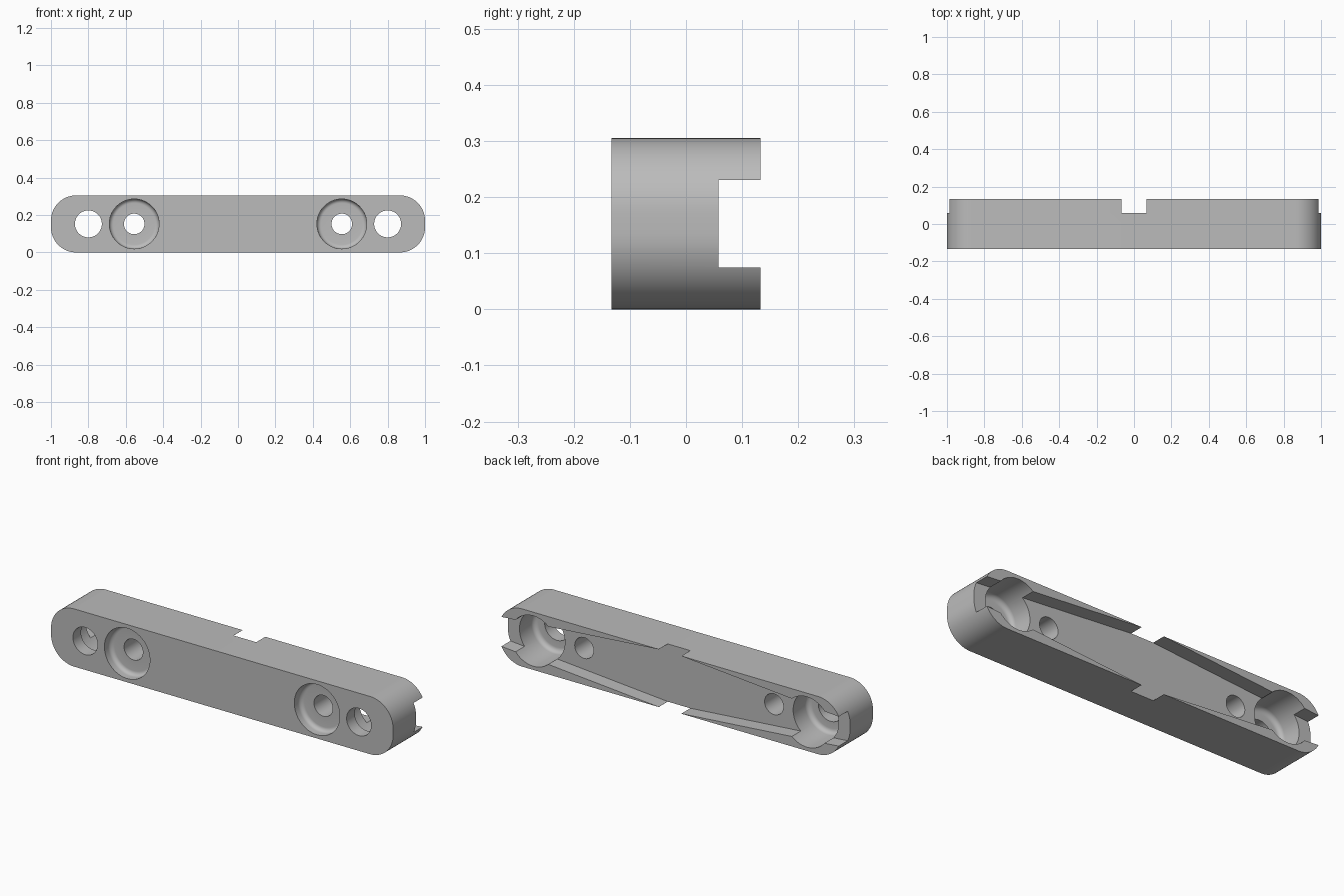
import bpy, bmesh, math
from mathutils import Vector

if "Cube" in bpy.data.objects:
    bpy.data.objects.remove(bpy.data.objects["Cube"])

H, D, R = 0.305, 0.133, 0.135      # height, half depth, corner radius
ZC = H / 2
FLOOR = 0.058                      # floor of the rear channel
SEG = 64

grey = bpy.data.materials.new("plain grey")
grey.diffuse_color = (0.5, 0.5, 0.5, 1)
grey.use_nodes = True
grey.node_tree.nodes["Principled BSDF"].inputs["Base Color"].default_value = grey.diffuse_color


def make_object(name, bm):
    bmesh.ops.recalc_face_normals(bm, faces=bm.faces)
    me = bpy.data.meshes.new(name)
    bm.to_mesh(me)
    bm.free()
    ob = bpy.data.objects.new(name, me)
    bpy.context.collection.objects.link(ob)
    me.materials.append(grey)
    return ob


def prism(name, pts, y0, y1):
    """Extrude an x-z outline along y."""
    bm = bmesh.new()
    face = bm.faces.new([bm.verts.new((x, y0, z)) for x, z in pts])
    ext = bmesh.ops.extrude_face_region(bm, geom=[face])
    verts = [g for g in ext["geom"] if isinstance(g, bmesh.types.BMVert)]
    bmesh.ops.translate(bm, verts=verts, vec=(0, y1 - y0, 0))
    return make_object(name, bm)


def lathe(name, x, profile):
    """Closed solid turned about the y axis from (radius, y) points."""
    bm = bmesh.new()
    rings = [[bm.verts.new((x + r * math.cos(2 * math.pi * i / SEG), y,
                            ZC + r * math.sin(2 * math.pi * i / SEG)))
              for i in range(SEG)] for r, y in profile]
    for a, b in zip(rings, rings[1:]):
        for i in range(SEG):
            j = (i + 1) % SEG
            bm.faces.new((a[i], a[j], b[j], b[i]))
    bm.faces.new(rings[0])
    bm.faces.new(rings[-1])
    return make_object(name, bm)


def bore(name, x, r, hole, rim, floor, fillet):
    """Round recess with a filleted floor and a through hole."""
    s = 1 if floor > rim else -1
    prof = [(r, rim - s * 0.05)]
    for k in range(7):
        a = math.pi / 2 * k / 6
        prof.append((r - fillet + fillet * math.cos(a),
                     floor - s * fillet + s * fillet * math.sin(a)))
    prof += [(hole, floor), (hole, s * 0.3)]
    return lathe(name, x, prof)


# Rounded bar
outline = []
for cx, cz, start in ((1 - R, H - R, 0), (R - 1, H - R, 90),
                      (R - 1, R, 180), (1 - R, R, 270)):
    for k in range(17):
        a = math.radians(start + 90 * k / 16)
        outline.append((cx + R * math.cos(a), cz + R * math.sin(a)))
bar = prism("mounting_bar", outline, -D, D)

# Rear channel tapering to both ends, with a full-height notch in the middle
N, W0, W1 = 0.066, 0.152, 0.0765
half = [(1.05, -W1 + 0.004), (1.05, W1 - 0.004), (N, W0), (N, 0.25)]
pts = half + [(-x, z) for x, z in reversed(half)]
pts += [(-N, -0.25), (-N, -W0)]
pts = ([(1.05, -W1 + 0.004), (1.05, W1 - 0.004), (N, W0), (N, 0.25),
        (-N, 0.25), (-N, W0), (-1.05, W1 - 0.004), (-1.05, -W1 + 0.004),
        (-N, -W0), (-N, -0.25), (N, -0.25), (N, -W0)])
cutters = [prism("channel_cutter", [(x, z + ZC) for x, z in pts], FLOOR, 0.25)]

# Front counterbores and rear end pockets
for s, side in ((-1, "left"), (1, "right")):
    cutters.append(bore(side + "_counterbore_cutter", s * 0.555, 0.133, 0.055,
                        -D, -0.08, 0.022))
    cutters.append(bore(side + "_pocket_cutter", s * 0.80, 0.133, 0.072,
                        D, -0.065, 0.025))

bpy.context.view_layer.objects.active = bar
for c in cutters:
    mod = bar.modifiers.new(c.name, "BOOLEAN")
    mod.operation, mod.solver, mod.object = "DIFFERENCE", "EXACT", c
    bpy.ops.object.modifier_apply(modifier=mod.name)
for c in cutters:
    bpy.data.objects.remove(c)

bpy.ops.object.select_all(action="DESELECT")
bar.select_set(True)
bpy.ops.object.shade_smooth_by_angle(angle=math.radians(30))
